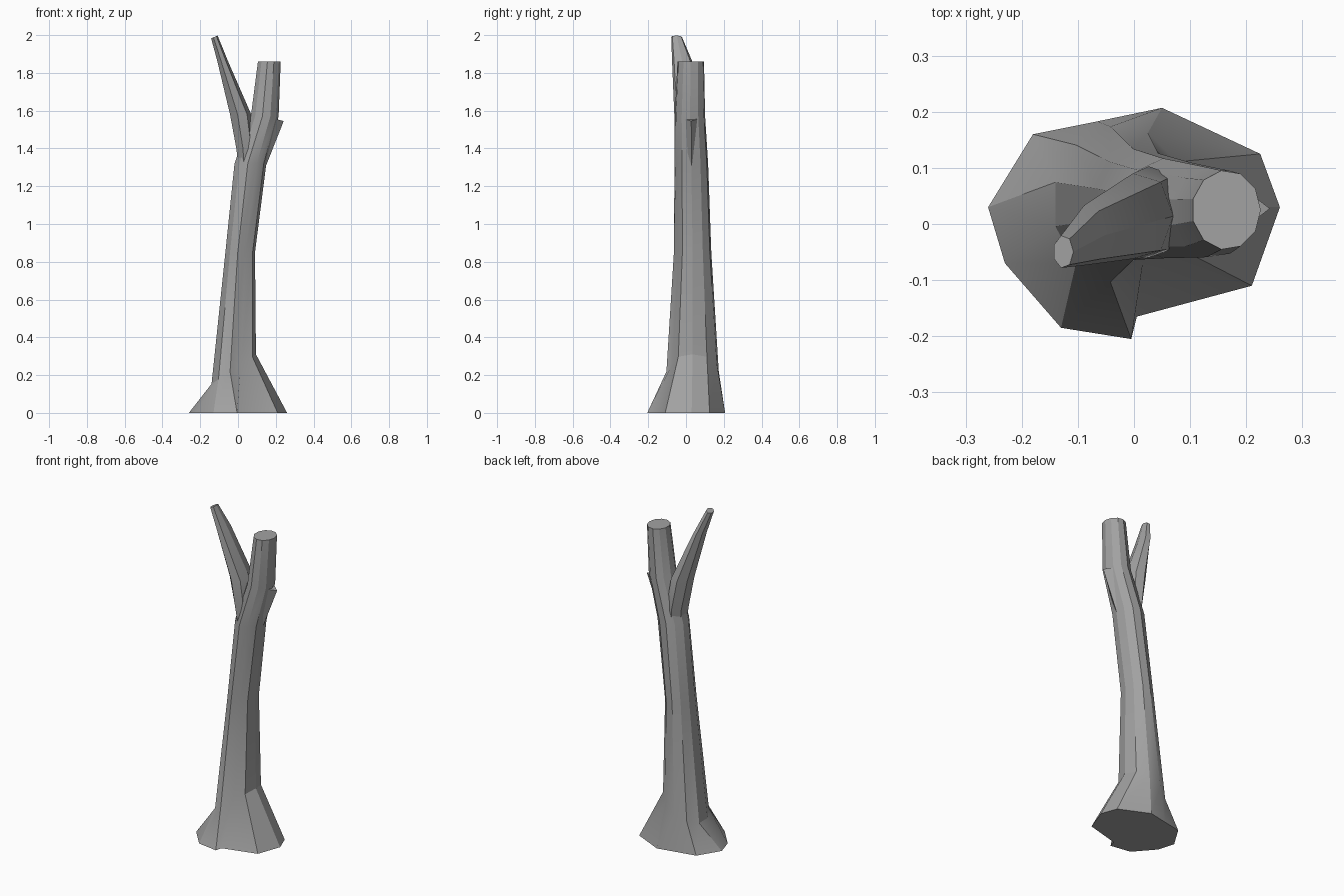
import bpy
import bmesh
from math import cos, sin, pi, radians

cube = bpy.data.objects.get("Cube")
if cube:
    bpy.data.objects.remove(cube)

bark = bpy.data.materials.new("grey_bark")
bark.use_nodes = True
colour = (0.36, 0.36, 0.36, 1)
bark.diffuse_color = colour
bark.node_tree.nodes["Principled BSDF"].inputs["Base Color"].default_value = colour


def ring(z, x0, x1, y0, y1, sides, tilt=0, notch=None):
    """Elliptical section filling the given bounds; tilt raises its +x side."""
    pts = []
    for i in range(sides):
        a = 2 * pi * i / sides
        r = 0.82 if i == notch else 1
        pts.append(((x0 + x1) / 2 + r * cos(a) * (x1 - x0) / 2,
                    (y0 + y1) / 2 + r * sin(a) * (y1 - y0) / 2,
                    z + tilt * cos(a)))
    return pts


def loft(name, rings):
    bm = bmesh.new()
    loops = [[bm.verts.new(p) for p in r] for r in rings]
    for low, high in zip(loops, loops[1:]):
        for i in range(len(low)):
            j = (i + 1) % len(low)
            bm.faces.new((low[i], low[j], high[j], high[i]))
    bm.faces.new(loops[0][::-1])
    bm.faces.new(loops[-1])
    bmesh.ops.recalc_face_normals(bm, faces=bm.faces)
    mesh = bpy.data.meshes.new(name)
    bm.to_mesh(mesh)
    bm.free()
    mesh.materials.append(bark)
    obj = bpy.data.objects.new(name, mesh)
    bpy.context.collection.objects.link(obj)
    bpy.ops.object.select_all(action="DESELECT")
    obj.select_set(True)
    bpy.context.view_layer.objects.active = obj
    bpy.ops.object.shade_smooth_by_angle(angle=radians(25))


# Trunk: flared root outline, leaning stem, cut-off thick limb
roots = [(.26, .03, 0), (.225, .125, 0), (.05, .207, 0), (-.065, .183, 0),
         (-.18, .16, 0), (-.26, .03, 0), (-.23, -.07, 0), (-.13, -.185, 0),
         (-.005, -.205, 0), (.005, -.165, 0), (.21, -.11, 0)]
n = len(roots)
loft("trunk", [
    roots,
    ring(.23, -.145, .095, -.105, .175, n, tilt=.08, notch=9),
    ring(.85, -.07, .09, -.065, .135, n, notch=9),
    ring(1.32, -.022, .15, -.062, .118, n),
    ring(1.57, .065, .215, -.06, .102, n),
    ring(1.86, .103, .226, -.046, .096, n)])

# Thin limb leaning away from the fork
loft("thin_branch", [
    ring(1.2, .01, .08, -.03, .08, 7),
    ring(1.4, -.014, .09, -.062, .105, 7),
    ring(1.58, -.048, .07, -.064, .092, 7),
    ring(1.86, -.112, -.052, -.075, .035, 7),
    ring(1.99, -.144, -.108, -.079, -.02, 7, tilt=.008)])

# Broken side stub below the thick limb
loft("side_stub", [
    ring(1.3, .1, .145, .0, .06, 4),
    ring(1.56, .12, .242, -.02, .075, 4, tilt=-.015)])
